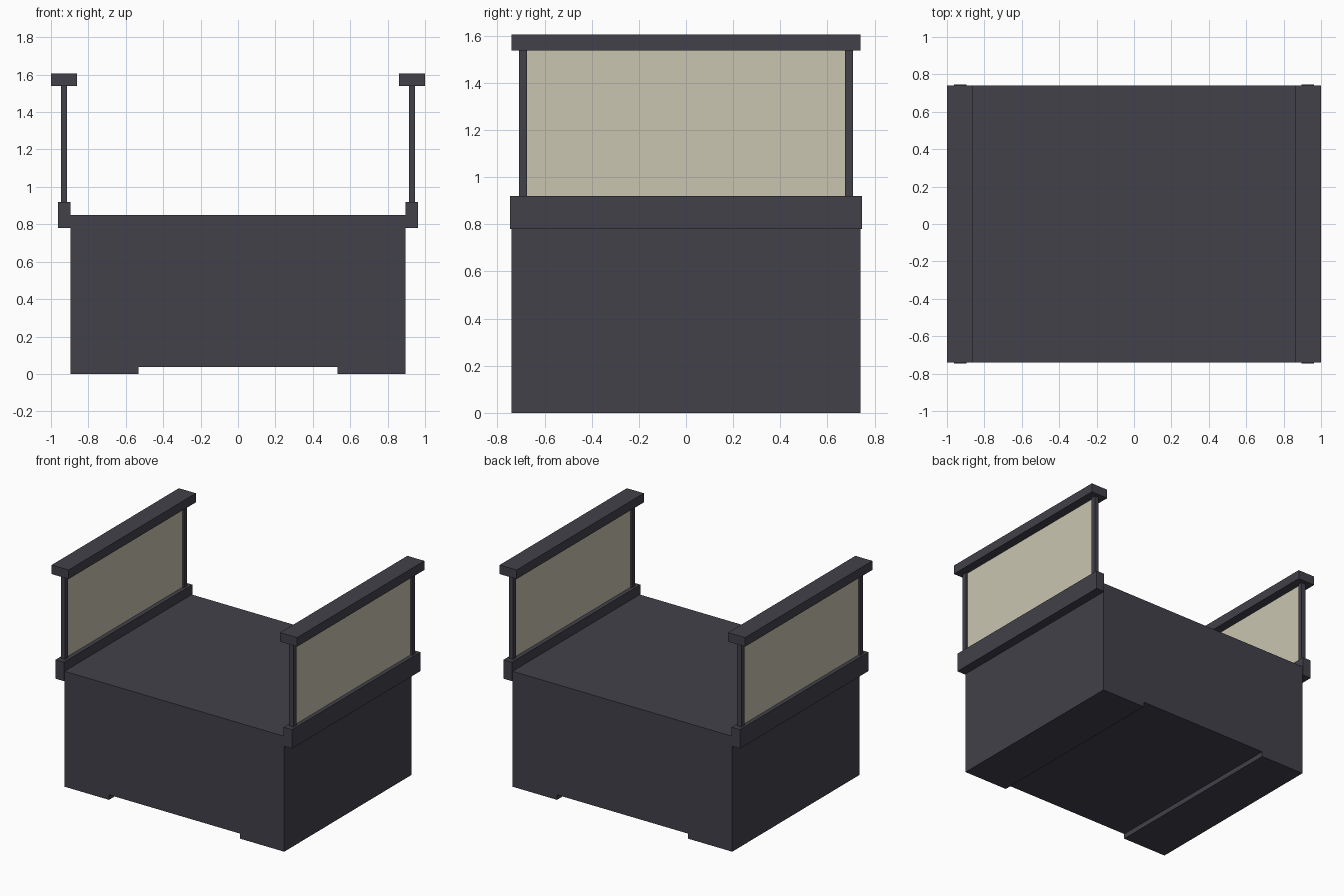
import bpy, bmesh

if "Cube" in bpy.data.objects:
    bpy.data.objects.remove(bpy.data.objects["Cube"])


def make_material(name, colour):
    m = bpy.data.materials.new(name)
    m.diffuse_color = (*colour, 1.0)
    m.use_nodes = True
    m.node_tree.nodes["Principled BSDF"].inputs["Base Color"].default_value = m.diffuse_color
    return m


DARK = make_material("dark_slate", (0.0545, 0.0529, 0.0675))
CREAM = make_material("pale_cream", (0.584, 0.558, 0.434))


def extrude_profile(name, points, y0, y1, mat):
    """Extrude an xz outline along y."""
    bm = bmesh.new()
    face = bm.faces.new([bm.verts.new((x, y0, z)) for x, z in points])
    new = bmesh.ops.extrude_face_region(bm, geom=[face])["geom"]
    verts = [v for v in new if isinstance(v, bmesh.types.BMVert)]
    bmesh.ops.translate(bm, verts=verts, vec=(0, y1 - y0, 0))
    bmesh.ops.recalc_face_normals(bm, faces=bm.faces)
    mesh = bpy.data.meshes.new(name)
    bm.to_mesh(mesh)
    bm.free()
    mesh.materials.append(mat)
    obj = bpy.data.objects.new(name, mesh)
    bpy.context.collection.objects.link(obj)
    return obj


def box(name, x, y, z, mat):
    outline = [(x[0], z[0]), (x[1], z[0]), (x[1], z[1]), (x[0], z[1])]
    return extrude_profile(name, outline, y[0], y[1], mat)


# Bridge body with a shallow channel along the underside
W, H, N, NZ = 0.895, 0.85, 0.533, 0.037
extrude_profile("body", [(-W, 0), (-N, 0), (-N, NZ), (N, NZ), (N, 0),
                         (W, 0), (W, H), (-W, H)], -0.74, 0.74, DARK)

# Railings on both sides
for side, s in (("left", -1), ("right", 1)):
    def span(a, b):
        return sorted((s * a, s * b))

    box(side + "_curb", span(0.895, 0.963), (-0.747, 0.747), (0.78, 0.92), DARK)
    box(side + "_handrail", span(0.862, 1.0), (-0.74, 0.74), (1.538, 1.605), DARK)
    for end, e in (("front", -1), ("back", 1)):
        box(f"{side}_{end}_post", span(0.913, 0.947),
            sorted((e * 0.674, e * 0.709)), (0.92, 1.538), DARK)
    box(side + "_panel", span(0.926, 0.934), (-0.674, 0.674), (0.92, 1.538), CREAM)
